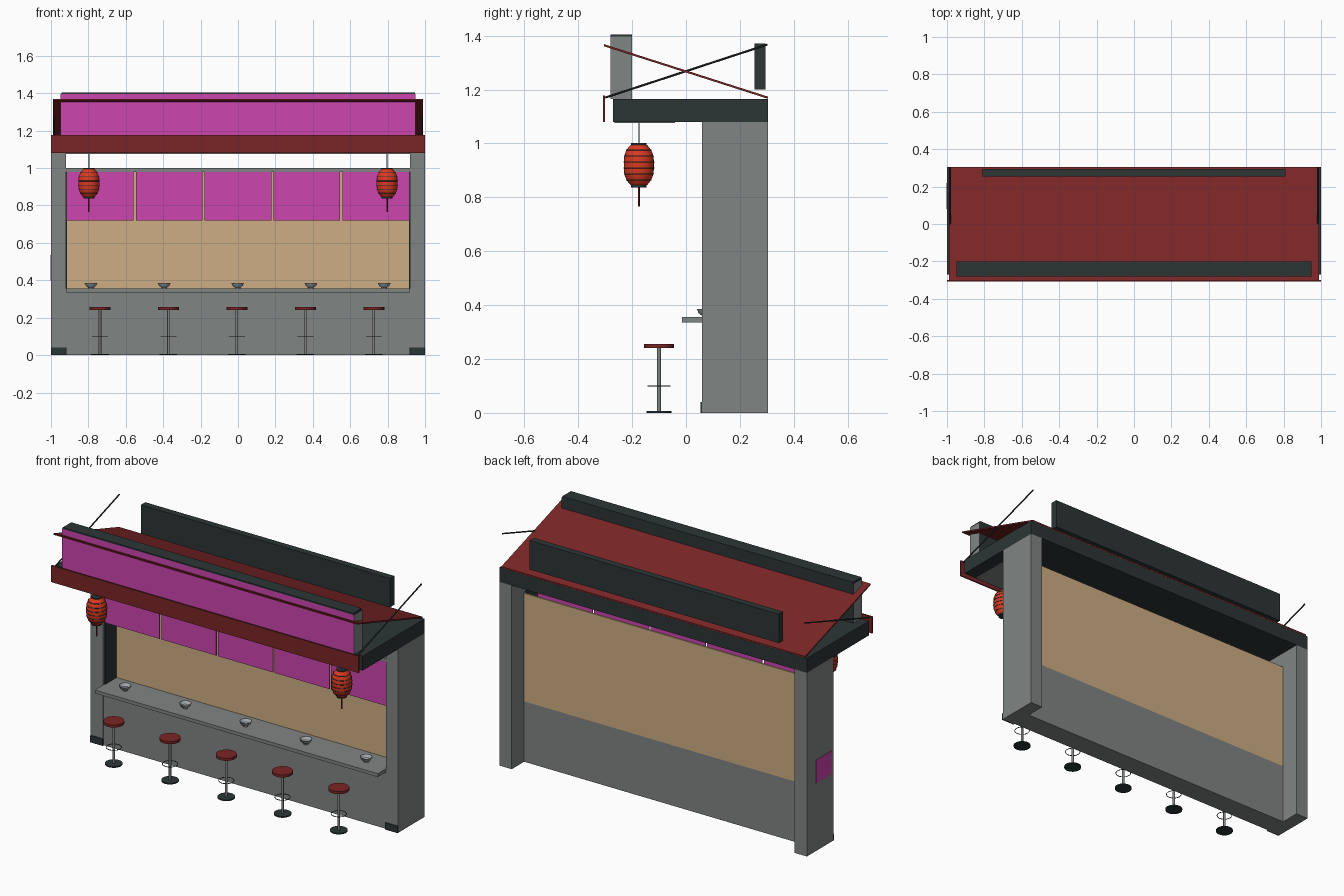
import bpy, bmesh, math
from mathutils import Vector

if "Cube" in bpy.data.objects:
    bpy.data.objects.remove(bpy.data.objects["Cube"])


def material(name, r, g, b):
    lin = [((c / 255 + 0.055) / 1.055) ** 2.4 for c in (r, g, b)] + [1]
    m = bpy.data.materials.new(name)
    m.use_nodes = True
    m.diffuse_color = lin
    node = next(n for n in m.node_tree.nodes if n.type == 'BSDF_PRINCIPLED')
    node.inputs["Base Color"].default_value = lin
    return m


GREY = material("concrete grey", 128, 133, 131)
DARK = material("charcoal", 44, 53, 53)
RED = material("deep red", 122, 37, 38)
PINK = material("magenta", 204, 69, 174)
TAN = material("tan wood", 205, 174, 131)
LANTERN = material("lantern red", 218, 58, 34)
BOWL = material("bowl grey", 165, 172, 175)


def finish(name, bm, mats, smooth=False):
    mesh = bpy.data.meshes.new(name)
    bm.normal_update()
    bm.to_mesh(mesh)
    bm.free()
    for m in mats:
        mesh.materials.append(m)
    obj = bpy.data.objects.new(name, mesh)
    bpy.context.collection.objects.link(obj)
    if smooth:
        bpy.ops.object.select_all(action='DESELECT')
        obj.select_set(True)
        bpy.context.view_layer.objects.active = obj
        bpy.ops.object.shade_smooth_by_angle(angle=math.radians(40))
    return obj


def box(name, x, y, z, *mats):
    """Box from (low, high) ranges."""
    bm = bmesh.new()
    bmesh.ops.create_cube(bm, size=1)
    for v in bm.verts:
        v.co = [r[0] if c < 0 else r[1] for c, r in zip(v.co, (x, y, z))]
    return finish(name, bm, mats)


def pair(name, x, y, z, mat):
    """Box and its mirror image across x = 0."""
    box(name + "_left", x, y, z, mat)
    box(name + "_right", (-x[1], -x[0]), y, z, mat)


def lathe(name, profile, at, mat, sides=24):
    """Revolve (radius, height) points about a vertical axis."""
    bm = bmesh.new()
    rings = []
    for r, h in profile:
        rings.append([bm.verts.new((at[0] + r * math.cos(a), at[1] + r * math.sin(a), at[2] + h))
                      for a in (math.tau * i / sides for i in range(sides))])
    for low, high in zip(rings, rings[1:]):
        for i in range(sides):
            j = (i + 1) % sides
            bm.faces.new((low[i], low[j], high[j], high[i]))
    bm.faces.new(rings[0][::-1])
    bm.faces.new(rings[-1])
    return finish(name, bm, [mat], True)


def disc(name, r, low, high, at, mat, sides=24):
    return lathe(name, [(r, low), (r, high)], at, mat, sides)


def ring(name, radius, thick, at, mat):
    bpy.ops.mesh.primitive_torus_add(major_radius=radius, minor_radius=thick, location=at,
                                     major_segments=24, minor_segments=6)
    bpy.context.object.name = name
    bpy.context.object.data.materials.append(mat)
    bpy.ops.object.shade_smooth()


# Pillars, their feet and dark inner linings
pair("pillar", (0.92, 1), (0.06, 0.305), (0, 1.08), GREY)
pair("pillar_foot", (0.918, 1), (0.054, 0.062), (0, 0.04), DARK)
pair("inner_lining", (0.915, 0.92), (0.075, 0.18), (0.355, 1), DARK)
box("side_plaque", (-1.003, -0.999), (0.08, 0.22), (0.4, 0.535), PINK)

# Counter and back wall
box("counter_base", (-0.92, 0.92), (0.064, 0.19), (0, 0.335), GREY)
box("counter_top", (-0.92, 0.92), (-0.015, 0.19), (0.335, 0.355), GREY)
box("back_wall", (-0.92, 0.92), (0.18, 0.19), (0.355, 0.99), TAN)

# Hanging curtains below a rail
box("curtain_rail", (-0.92, 0.92), (0.065, 0.08), (0.98, 1), GREY)
for i in range(5):
    cx = (i - 2) * 0.368
    box(f"curtain_{i + 1}", (cx - 0.178, cx + 0.178), (0.069, 0.074), (0.72, 0.98), PINK)

# Roof slab, front fascia and ceiling plate
box("roof_slab", (-1, 1), (-0.27, 0.305), (1.08, 1.165), DARK)
box("ceiling_plate", (-0.92, 0.92), (-0.265, -0.04), (1.075, 1.08), GREY)
box("front_fascia", (-1, 1), (-0.308, -0.3), (1.08, 1.178), RED)

# Sloping roof sheet, high at the front
sheet = box("roof_sheet", (-0.988, 0.988), (-0.305, 0.305), (-0.004, 0.004), RED)
for v in sheet.data.vertices:
    v.co.z += 1.267 - 0.32 * v.co.y

# Long sign: pink front, grey ends, dark elsewhere
sign = box("front_sign", (-0.95, 0.95), (-0.28, -0.2), (1.165, 1.397), DARK, PINK, GREY)
for f in sign.data.polygons:
    if f.normal.y < -0.5:
        f.material_index = 1
    elif abs(f.normal.x) > 0.5:
        f.material_index = 2
box("sign_cap", (-0.945, 0.945), (-0.28, -0.2), (1.397, 1.405), DARK)
box("rear_board", (-0.81, 0.81), (0.255, 0.295), (1.2, 1.37), DARK)

# Stay rods at the roof ends
for side, x in (("left", 0.983), ("right", -0.983)):
    a, b = Vector((x, -0.3, 1.17)), Vector((x, 0.302, 1.367))
    bpy.ops.mesh.primitive_cylinder_add(vertices=8, radius=0.004, depth=(b - a).length,
                                        location=(a + b) / 2)
    rod = bpy.context.object
    rod.name = "stay_rod_" + side
    rod.rotation_euler = (b - a).to_track_quat('Z', 'Y').to_euler()
    rod.data.materials.append(DARK)

# Stools and bowls
for i in range(5):
    at = ((i - 2) * 0.366 - 0.006, -0.1, 0)
    disc(f"stool_base_{i + 1}", 0.047, 0, 0.007, at, DARK)
    disc(f"stool_post_{i + 1}", 0.007, 0.007, 0.243, at, GREY, 12)
    ring(f"foot_ring_{i + 1}", 0.041, 0.002, (at[0], at[1], 0.1), DARK)
    disc(f"stool_seat_{i + 1}", 0.056, 0.241, 0.256, at, RED)
    lathe(f"bowl_{i + 1}", [(0.014, 0), (0.015, 0.006), (0.027, 0.015), (0.034, 0.03),
                            (0.031, 0.03), (0.02, 0.014), (0.004, 0.01)],
          ((i - 2) * 0.392 - 0.002, 0.074, 0.355), BOWL)

# Lanterns with ribs, caps, cord and tassel
for side, x in (("left", 0.797), ("right", -0.797)):
    at = (x, -0.175, 0.92)
    half = 0.075

    def radius(h):
        return 0.03 + 0.026 * (1 - (abs(h) / half) ** 3)

    heights = [half * (i / 6 - 1) for i in range(13)]
    lathe("lantern_body_" + side, [(radius(h), h) for h in heights], at, LANTERN)
    for i in range(6):
        h = (i - 2.5) * 0.022
        ring(f"lantern_rib_{side}_{i + 1}", radius(h), 0.002, (x, at[1], at[2] + h), DARK)
    disc("lantern_top_cap_" + side, 0.029, 0.07, 0.081, at, DARK)
    disc("lantern_bottom_cap_" + side, 0.029, -0.083, -0.07, at, DARK)
    disc("lantern_cord_" + side, 0.002, 0.08, 0.16, at, DARK, 8)
    disc("lantern_tassel_" + side, 0.004, -0.154, -0.08, at, RED, 8)
